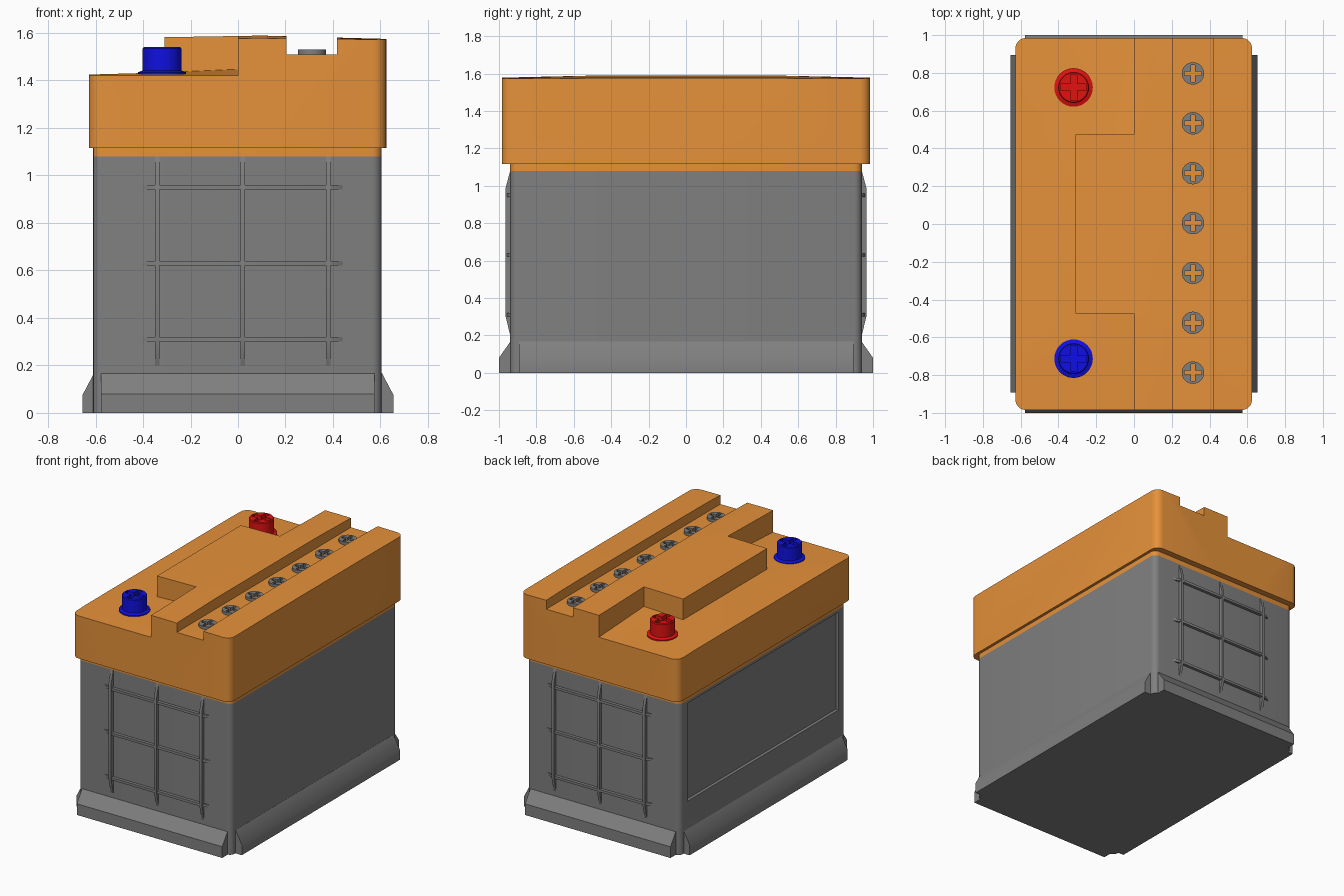
import bpy, bmesh
from math import sin, cos, pi

if "Cube" in bpy.data.objects:
    bpy.data.objects.remove(bpy.data.objects["Cube"])


def material(name, rgb):
    m = bpy.data.materials.new(name)
    m.diffuse_color = (*rgb, 1)
    m.use_nodes = True
    m.node_tree.nodes["Principled BSDF"].inputs["Base Color"].default_value = m.diffuse_color
    return m


ORANGE = material("orange", (0.79, 0.285, 0.042))
RED = material("red", (0.76, 0.006, 0.005))
BLUE = material("blue", (0.005, 0.005, 0.76))
GREY = material("dark_grey", (0.215, 0.215, 0.215))


def loft(name, rings, mat=GREY, corner_radius=0):
    """Skin equal-length closed rings and cap both ends."""
    bm = bmesh.new()
    vs = [[bm.verts.new(p) for p in r] for r in rings]
    n = len(rings[0])
    for a, b in zip(vs, vs[1:]):
        for i in range(n):
            j = (i + 1) % n
            bm.faces.new((a[i], a[j], b[j], b[i]))
    bm.faces.new(vs[0])
    bm.faces.new(vs[-1])
    if corner_radius:
        ends = (rings[0][0][0], rings[-1][0][0])
        edges = [e for e in bm.edges
                 if abs(e.verts[0].co.z - e.verts[1].co.z) > 0.3
                 and min(abs(e.verts[0].co.x - x) for x in ends) < 1e-4]
        bmesh.ops.bevel(bm, geom=edges, offset=corner_radius, segments=5,
                        profile=0.5, affect='EDGES')
        bmesh.ops.triangulate(bm, faces=bm.faces[:])
    bmesh.ops.recalc_face_normals(bm, faces=bm.faces[:])
    me = bpy.data.meshes.new(name)
    bm.to_mesh(me)
    bm.free()
    ob = bpy.data.objects.new(name, me)
    bpy.context.collection.objects.link(ob)
    me.materials.append(mat)
    return ob


def prism(name, pts, axis, a, b, mat=GREY):
    """Extrude a 2D profile along x, y or z from a to b."""
    put = {'x': lambda u, v, t: (t, u, v),
           'y': lambda u, v, t: (u, t, v),
           'z': lambda u, v, t: (u, v, t)}[axis]
    return loft(name, [[put(u, v, t) for u, v in pts] for t in (a, b)], mat)


def rect(x0, x1, y0, y1):
    return [(x0, y0), (x1, y0), (x1, y1), (x0, y1)]


def rounded(x0, x1, y, r, n=5):
    pts = []
    for k, (cx, cy) in enumerate(rect(x0 + r, x1 - r, r - y, y - r)):
        for i in range(n + 1):
            t = pi + k * pi / 2 + i * pi / 2 / n
            pts.append((cx + r * cos(t), cy + r * sin(t)))
    return pts


def lathe(name, x, y, profile, mat=GREY, n=32):
    return loft(name, [[(x + r * cos(2 * pi * i / n), y + r * sin(2 * pi * i / n), z)
                        for i in range(n)] for r, z in profile], mat)


def cut(ob, cutter):
    cutter.hide_render = True
    cutter.data.materials.clear()
    cutter.data.materials.append(ob.data.materials[0])
    mod = ob.modifiers.new("cut", 'BOOLEAN')
    mod.operation, mod.solver, mod.object = 'DIFFERENCE', 'EXACT', cutter
    bpy.context.view_layer.objects.active = ob
    bpy.ops.object.modifier_apply(modifier=mod.name)
    bpy.data.objects.remove(cutter)


def cross_cutter(x, y, arm, w, z0, z1):
    p = [(w, w), (w, arm), (-w, arm), (-w, w), (-arm, w), (-arm, -w),
         (-w, -w), (-w, -arm), (w, -arm), (w, -w), (arm, -w), (arm, w)]
    return prism("cross_cutter", [(x + a, y + b) for a, b in p], 'z', z0, z1)


# Case with the recessed panel on the left side
case = prism("case", rounded(-0.61, 0.605, 0.94, 0.04), 'z', 0, 1.08)
cut(case, prism("panel_cutter", rect(-0.855, 0.855, 0.36, 1.06), 'x', -0.7, -0.588))
prism("lid_skirt", rounded(-0.61, 0.605, 0.94, 0.04), 'z', 1.08, 1.12, ORANGE)

# Hold-down ledges round the foot
for s, side in ((-1, "front"), (1, "back")):
    ledge = [(s * 0.9, 0), (s * 1.0, 0), (s * 1.0, 0.08), (s * 0.938, 0.168), (s * 0.9, 0.168)]
    prism(side + "_ledge", ledge, 'x', -0.577, 0.575)
for s, side in ((-1, "left"), (1, "right")):
    ledge = [(s * 0.57, 0), (s * 0.655, 0), (s * 0.655, 0.075), (s * 0.606, 0.168), (s * 0.57, 0.168)]
    prism(side + "_ledge", ledge, 'y', -0.893, 0.895)

# Rib grid on front and back
for s, side in ((-1, "front"), (1, "back")):
    for x in (-0.34, 0.02, 0.38):
        prof = [(s * 0.93, 0.18), (s * 0.94, 0.2), (s * 0.964, 0.3),
                (s * 0.964, 0.99), (s * 0.94, 1.08), (s * 0.93, 1.08)]
        prism(side + "_upright_rib", prof, 'x', x - 0.01, x + 0.01)
    for z in (0.31, 0.63, 0.95):
        prof = [(-0.41, s * 0.93), (-0.40, s * 0.94), (-0.34, s * 0.962),
                (0.38, s * 0.962), (0.44, s * 0.94), (0.45, s * 0.93)]
        prism(side + "_cross_rib", prof, 'z', z - 0.009, z + 0.009)

# Slightly crowned lid
rings = []
for x, edge, mid in ((-0.628, 1.574, 1.575), (-0.31, 1.576, 1.582),
                     (0.1, 1.578, 1.589), (0.625, 1.572, 1.575)):
    rings.append([(x, -0.985, 1.115), (x, 0.985, 1.115), (x, 0.985, edge),
                  (x, 0.5, mid), (x, -0.5, mid), (x, -0.985, edge)])
lid = loft("lid", rings, ORANGE, 0.055)

# Cap channel and the lowered terminal shelf
cut(lid, prism("channel_cutter", rect(0.205, 0.417, 1.51, 1.8), 'y', -1.2, 1.2))
shelf = [(-0.8, -1), (0, -1), (0, -0.475), (-0.31, -0.475),
         (-0.31, 0.475), (0, 0.475), (0, 1), (-0.8, 1)]
shelf_cutter = prism("shelf_cutter", shelf, 'z', 1.42, 1.8)
bm = bmesh.new()
bm.from_mesh(shelf_cutter.data)
for v in bm.verts:
    if v.co.z < 1.5:
        v.co.z += 0.035 * max(0, 1 - v.co.y ** 2) * max(0, (v.co.x + 0.63) / 0.63)
bmesh.ops.triangulate(bm, faces=bm.faces[:])
bm.to_mesh(shelf_cutter.data)
bm.free()
cut(lid, shelf_cutter)

# Terminals
for name, y, mat in (("red_terminal", 0.723, RED), ("blue_terminal", -0.713, BLUE)):
    post = lathe(name, -0.32, y, [(0.102, 1.41), (0.102, 1.434), (0.082, 1.442),
                                  (0.082, 1.534), (0.077, 1.54)], mat)
    cut(post, cross_cutter(-0.32, y, 0.068, 0.017, 1.51, 1.6))

# Filler caps, slotted right through
for i in range(7):
    y = 0.797 - i * 0.264
    cap = lathe("filler_cap", 0.312, y, [(0.059, 1.508), (0.059, 1.53)])
    cut(cap, cross_cutter(0.312, y, 0.045, 0.011, 1.4, 1.6))

bpy.ops.object.select_all(action='SELECT')
bpy.context.view_layer.objects.active = lid
bpy.ops.object.shade_smooth_by_angle()
